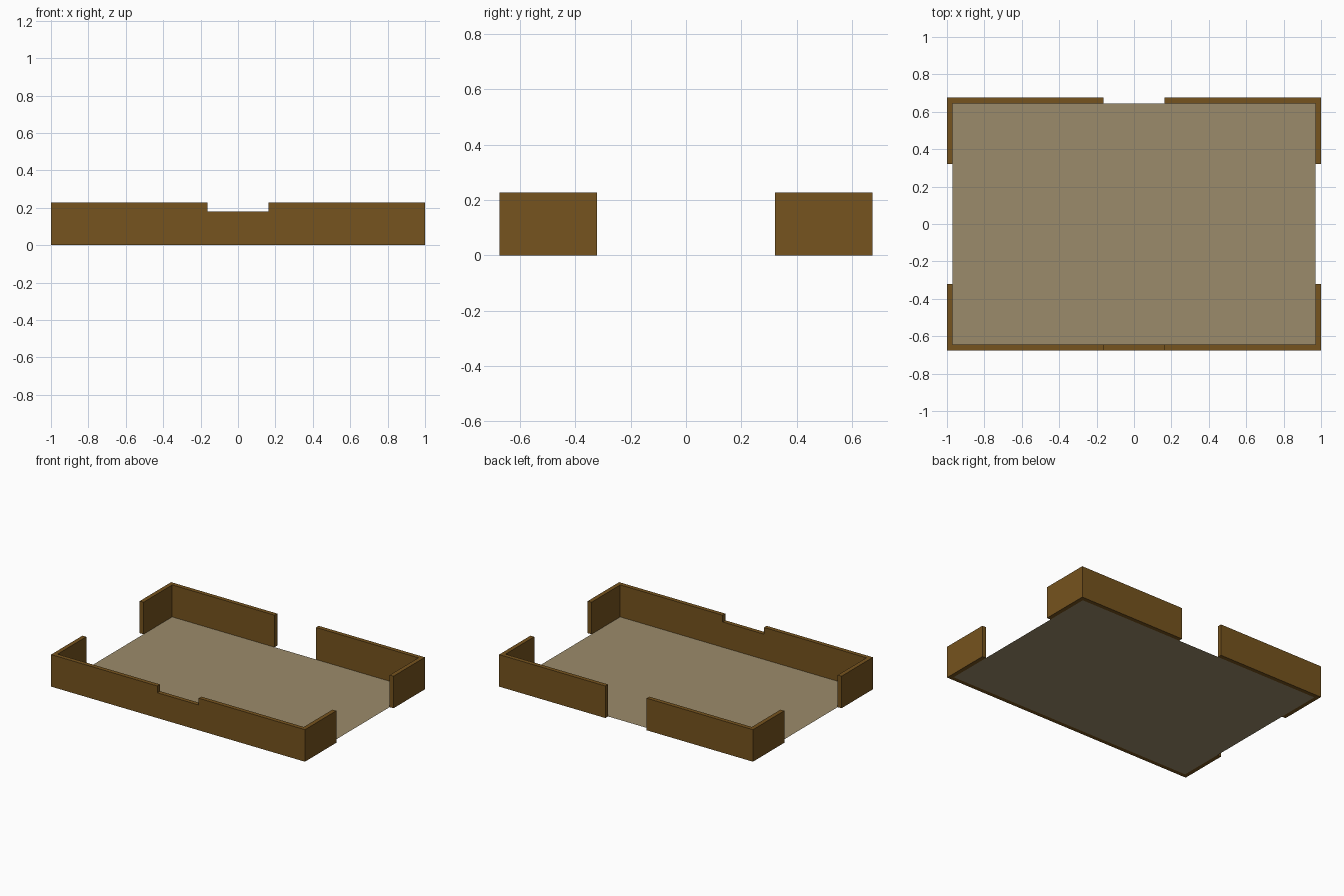
import bpy, bmesh
from mathutils import Vector

if "Cube" in bpy.data.objects:
    bpy.data.objects.remove(bpy.data.objects["Cube"])

X, Y, H, T = 1.0, 0.675, 0.228, 0.03   # half length, half width, wall height, wall thickness
GAP_Y, GAP_X, SILL = 0.322, 0.163, 0.18  # half side gap, half end gap, lowered sill height


def material(name, rgb):
    m = bpy.data.materials.new(name)
    m.diffuse_color = (*rgb, 1)
    m.use_nodes = True
    m.node_tree.nodes["Principled BSDF"].inputs["Base Color"].default_value = m.diffuse_color
    return m


def prism(name, outline, z0, z1, mat=None):
    """Extrude a plan outline from z0 to z1; a flat sheet when z0 == z1."""
    bm = bmesh.new()
    face = bm.faces.new([bm.verts.new((x, y, z0)) for x, y in outline])
    if z1 > z0:
        ext = bmesh.ops.extrude_face_region(bm, geom=[face], use_keep_orig=True)
        verts = [v for v in ext["geom"] if isinstance(v, bmesh.types.BMVert)]
        bmesh.ops.translate(bm, verts=verts, vec=Vector((0, 0, z1 - z0)))
        bmesh.ops.recalc_face_normals(bm, faces=bm.faces)
    mesh = bpy.data.meshes.new(name)
    bm.to_mesh(mesh)
    bm.free()
    ob = bpy.data.objects.new(name, mesh)
    bpy.context.collection.objects.link(ob)
    if mat:
        mesh.materials.append(mat)
    return ob


wood = material("wood", (0.18, 0.087, 0.013))
sand = material("floor_tan", (0.33, 0.26, 0.145))

# Thin floor sheet inside the walls
xi, yi = X - T, Y - T
prism("floor", [(-xi, -yi), (xi, -yi), (xi, yi), (-xi, yi)], 0, 0, sand)

# Front wall with its two side returns
front = prism("front_wall", [(-X, -Y), (X, -Y), (X, -GAP_Y), (xi, -GAP_Y),
                             (xi, -yi), (-xi, -yi), (-xi, -GAP_Y), (-X, -GAP_Y)], 0, H, wood)

# Shallow notch in the top of the front wall
g = GAP_X
cutter = prism("notch_cutter", [(-g, -Y - 0.1), (g, -Y - 0.1), (g, -yi + 0.1), (-g, -yi + 0.1)],
               SILL, H + 0.1)
cutter.hide_render = True
cutter.hide_set(True)
cut = front.modifiers.new("notch", 'BOOLEAN')
cut.operation = 'DIFFERENCE'
cut.solver = 'EXACT'
cut.object = cutter

# Back corner walls, mirrored across the open doorway
back = prism("back_corner_walls", [(g, Y), (g, yi), (xi, yi), (xi, GAP_Y), (X, GAP_Y), (X, Y)],
             0, H, wood)
mirror = back.modifiers.new("mirror", 'MIRROR')
mirror.use_axis[0] = True
